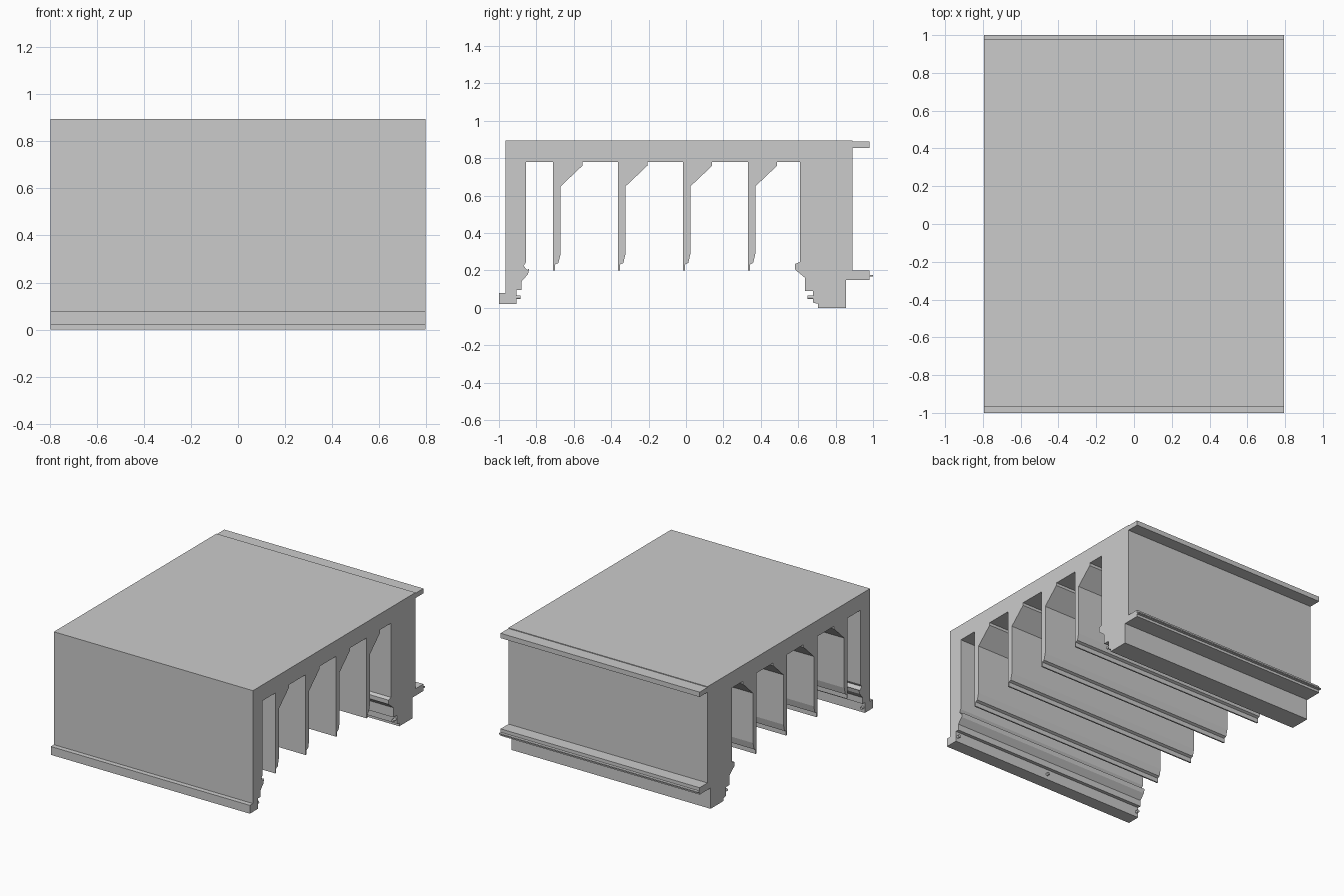
import bpy, bmesh, math
from mathutils import Matrix

if "Cube" in bpy.data.objects:
    bpy.data.objects.remove(bpy.data.objects["Cube"])

HALF = 0.795          # half length of the extrusion along x
ROOF_IN = 0.78        # underside of the roof


def extrude_profile(name, pts):
    """Extrude a (y, z) outline along x into a closed solid."""
    bm = bmesh.new()
    face = bm.faces.new([bm.verts.new((-HALF, y, z)) for y, z in pts])
    res = bmesh.ops.extrude_face_region(bm, geom=[face], use_keep_orig=True)
    moved = [v for v in res["geom"] if isinstance(v, bmesh.types.BMVert)]
    bmesh.ops.translate(bm, verts=moved, vec=(2 * HALF, 0, 0))
    bmesh.ops.recalc_face_normals(bm, faces=bm.faces)
    bmesh.ops.triangulate(bm, faces=[f for f in bm.faces if len(f.verts) > 4])
    return finish(name, bm)


def finish(name, bm):
    mesh = bpy.data.meshes.new(name)
    bm.to_mesh(mesh)
    bm.free()
    obj = bpy.data.objects.new(name, mesh)
    bpy.context.collection.objects.link(obj)
    return obj


def fin(y):
    """Hanging fin with a gusset at the root and a thin tip."""
    offsets = [(0, ROOF_IN), (0, 0.2), (0.01, 0.2), (0.01, 0.232),
               (0.028, 0.24), (0.04, 0.29), (0.04, 0.65),
               (0.156, 0.76), (0.156, ROOF_IN)]
    return [(y + dy, z) for dy, z in offsets]


# Front wall: foot, stepped clip and inner face
front_wall = [(-0.965, 0.895), (-0.965, 0.08), (-1.0, 0.08), (-1.0, 0.02),
              (-0.905, 0.02), (-0.905, 0.095), (-0.88, 0.095), (-0.88, 0.14),
              (-0.845, 0.18), (-0.838, 0.21), (-0.85, 0.203), (-0.868, 0.225),
              (-0.855, 0.245), (-0.855, ROOF_IN)]

# Back wall: inner face, stepped foot, rail with ridge, outer face, top lip
back_wall = [(0.61, ROOF_IN), (0.61, 0.245), (0.583, 0.235), (0.583, 0.205),
             (0.637, 0.16), (0.637, 0.09), (0.68, 0.09), (0.68, 0.028),
             (0.705, 0.022), (0.705, 0.0), (0.855, 0.0), (0.855, 0.15),
             (0.98, 0.15), (0.98, 0.168), (1.0, 0.168), (1.0, 0.176),
             (0.98, 0.176), (0.98, 0.2), (0.89, 0.2), (0.89, 0.855),
             (0.98, 0.855), (0.98, 0.89), (0.89, 0.89), (0.89, 0.895)]

# Housing: walls, roof and four fins as one continuous section
outline = list(front_wall)
for i in range(4):
    outline += fin(-0.71 + i * 0.347)
outline += back_wall
extrude_profile("ribbed_housing", outline)

# Small round pegs along the inside of both feet
for side, y0, y1 in (("front", -0.91, -0.885), ("back", 0.65, 0.685)):
    for i, x in enumerate((-0.78, 0.0, 0.78)):
        bm = bmesh.new()
        place = (Matrix.Translation((x, (y0 + y1) / 2, 0.057))
                 @ Matrix.Rotation(math.pi / 2, 4, 'X'))
        bmesh.ops.create_cone(bm, cap_ends=True, segments=16, radius1=0.01,
                              radius2=0.01, depth=y1 - y0, matrix=place)
        finish(f"{side}_peg_{i + 1}", bm)
